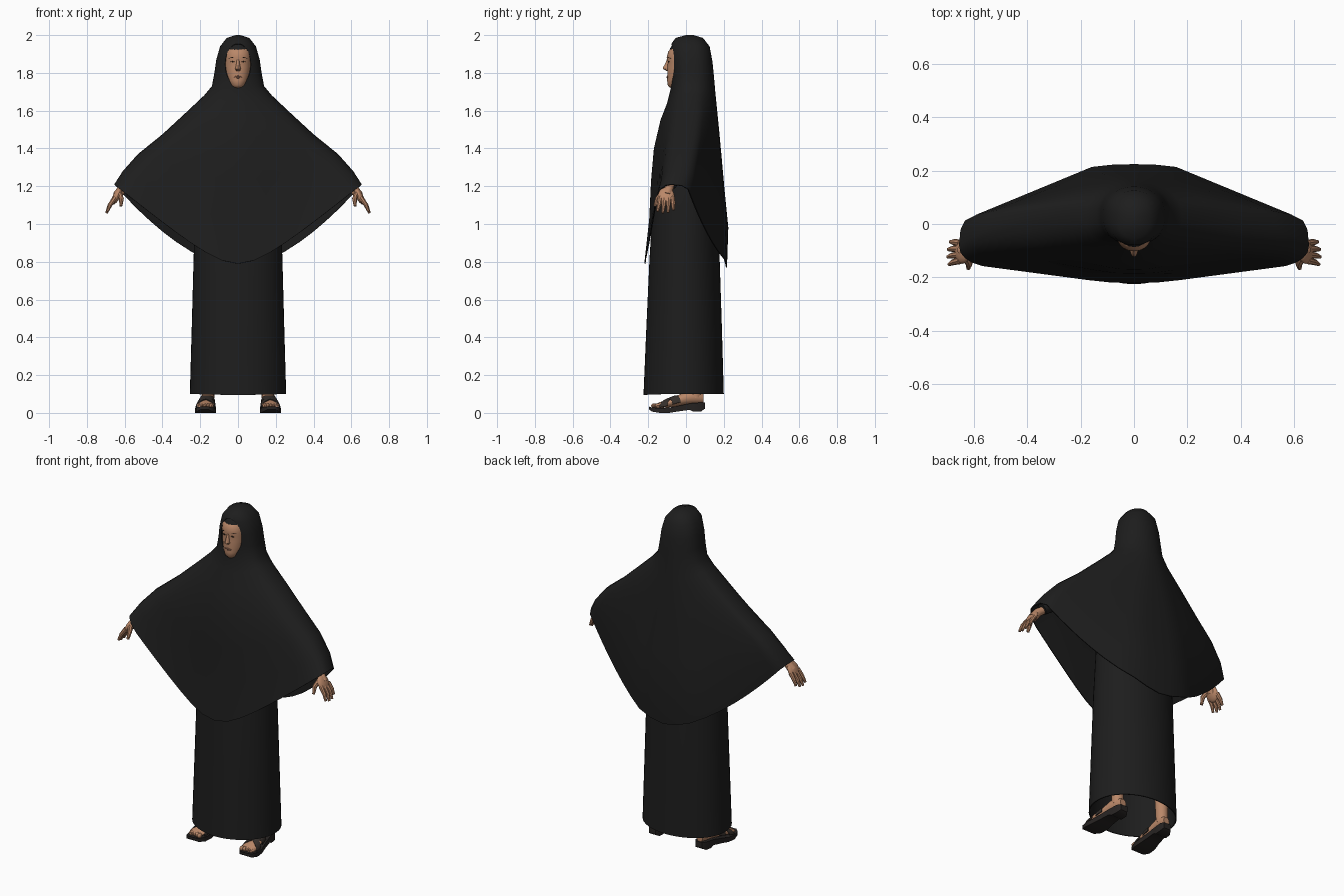
import bpy, bmesh, math
from mathutils import Matrix, Vector

cube = bpy.data.objects.get("Cube")
if cube:
    bpy.data.objects.remove(cube)


def material(name, r, g, b):
    m = bpy.data.materials.new(name)
    m.use_nodes = True
    m.diffuse_color = (r, g, b, 1)
    bsdf = m.node_tree.nodes["Principled BSDF"]
    bsdf.inputs["Base Color"].default_value = (r, g, b, 1)
    bsdf.inputs["Roughness"].default_value = 0.9
    return m


CLOTH = material("black cloth", .0125, .0125, .0125)
SKIN = material("skin", .49, .245, .14)
LIPS = material("lip brown", .36, .165, .1)
LEATHER = material("dark leather", .02, .017, .016)
STRAP = material("strap leather", .035, .028, .024)
HAIR = material("brow black", .03, .018, .012)


def finish(name, bm, mat):
    bmesh.ops.recalc_face_normals(bm, faces=bm.faces)
    me = bpy.data.meshes.new(name)
    bm.to_mesh(me)
    bm.free()
    me.materials.append(mat)
    ob = bpy.data.objects.new(name, me)
    bpy.context.collection.objects.link(ob)
    return ob


def loft(name, rings, mat, caps=(True, True), closed=True):
    """Skin a list of point rings."""
    bm = bmesh.new()
    rows = [[bm.verts.new(p) for p in ring] for ring in rings]
    n = len(rows[0])
    for a, b in zip(rows, rows[1:]):
        for i in range(n if closed else n - 1):
            j = (i + 1) % n
            bm.faces.new((a[i], a[j], b[j], b[i]))
    if caps[0]:
        bm.faces.new(rows[0])
    if caps[1]:
        bm.faces.new(rows[-1])
    return finish(name, bm, mat)


def body_ring(w, sz, sy, fy, fz, by, bz, bow=.8, flat=0, n=48):
    """Closed ring through side, front and back points; flat makes its sides straight."""
    ring = []
    for i in range(n):
        a = 2 * math.pi * i / n
        c, u, s = math.cos(a), abs(math.cos(a)), math.sin(a)
        if s < 0:
            ey, ez, straight = fy, fz, 1.09 - .62 * u
            sag = 1 - (math.hypot(u, .25) - .25) / (math.hypot(1, .25) - .25)
        else:
            ey, ez, straight = by, bz, 1.2 - .92 * u
            sag = 1 - u ** 1.7
        out = abs(s) ** bow
        out += (min(out, straight) - out) * flat
        ring.append((c * w, sy + (ey - sy) * out, sz + (ez - sz) * sag))
    return ring


def tube(name, pts, radii, mat, n=10):
    pts = [Vector(p) for p in pts]
    rings = []
    for i, p in enumerate(pts):
        d = pts[min(i + 1, len(pts) - 1)] - pts[max(i - 1, 0)]
        q = d.to_track_quat('Z', 'Y')
        rings.append([p + q @ Vector((math.cos(t), math.sin(t), 0)) * radii[i]
                      for t in (2 * math.pi * k / n for k in range(n))])
    return loft(name, rings, mat)


def ellipsoid(name, loc, size, mat, tilt=0, seg=20):
    bm = bmesh.new()
    m = Matrix.Translation(loc) @ Matrix.Rotation(tilt, 4, 'Y') @ Matrix.Diagonal((*size, 1))
    bmesh.ops.create_uvsphere(bm, u_segments=seg, v_segments=seg // 2, radius=1, matrix=m)
    return finish(name, bm, mat)


def apply_modifiers(ob):
    bpy.context.view_layer.objects.active = ob
    for m in list(ob.modifiers):
        bpy.ops.object.modifier_apply(modifier=m.name)


# Hooded cape: width, side z, side y, front y, front z, back y, back z
cape_levels = [
    (.012, 2.0, .02, .0, 2.0, .04, 2.0),
    (.06, 1.985, .02, -.055, 1.985, .09, 1.985),
    (.095, 1.94, .03, -.08, 1.95, .125, 1.94),
    (.115, 1.87, .03, -.08, 1.87, .14, 1.86),
    (.125, 1.80, .03, -.077, 1.79, .148, 1.78),
    (.138, 1.73, .03, -.08, 1.72, .155, 1.70),
    (.18, 1.68, .03, -.10, 1.64, .163, 1.62),
    (.27, 1.595, .03, -.135, 1.55, .175, 1.5),
    (.40, 1.475, .01, -.17, 1.40, .188, 1.36),
    (.53, 1.37, -.02, -.185, 1.23, .204, 1.18),
    (.61, 1.28, -.05, -.195, 1.02, .224, .98),
    (.655, 1.21, -.08, -.22, .79, .217, .77)]
cape = loft("hooded_cape", [body_ring(*l, flat=max(0, min(1, l[0] * 2 - .2))) for l in cape_levels],
            CLOTH, (True, False))
solid = cape.modifiers.new("thickness", 'SOLIDIFY')
solid.thickness = .006
solid.offset = -1

# Face opening cut into the hood
cutter = ellipsoid("face_opening_cutter", (0, -.13, 1.845), (.08, .13, .12), CLOTH, seg=32)
cutter.hide_render = True
cut = cape.modifiers.new("face opening", 'BOOLEAN')
cut.operation, cut.solver, cut.object = 'DIFFERENCE', 'EXACT', cutter
apply_modifiers(cape)
bpy.data.objects.remove(cutter)

# Long dress, open at the bottom
dress_levels = [
    (.255, .10, -.01, -.225, .095, .20, .10),
    (.245, .45, -.01, -.21, .45, .19, .45),
    (.235, .82, -.01, -.193, .82, .178, .82),
    (.225, 1.1, -.005, -.175, 1.1, .165, 1.1),
    (.20, 1.32, .01, -.145, 1.32, .15, 1.32),
    (.14, 1.52, .03, -.07, 1.52, .12, 1.52)]
dress = loft("long_dress", [body_ring(*l, bow=.95) for l in dress_levels], CLOTH, (False, True))
hem = dress.modifiers.new("thickness", 'SOLIDIFY')
hem.thickness = .006
hem.offset = -1
apply_modifiers(dress)

# Head: z, half width, front y
head_levels = [(1.64, .045, -.03), (1.715, .045, -.045), (1.722, .035, -.085), (1.735, .046, -.097),
               (1.76, .057, -.1), (1.79, .064, -.098), (1.83, .069, -.1), (1.858, .07, -.096),
               (1.88, .07, -.102), (1.912, .068, -.094), (1.931, .064, -.08), (1.945, .05, -.03)]
loft("head", [body_ring(w, z, -.015, fy, z, .08, z, n=32) for z, w, fy in head_levels], SKIN)
ellipsoid("under_cap", (0, .015, 1.89), (.088, .108, .1), CLOTH, seg=28)

# Nose: z, half width, tip y, rounded across
nose_levels = [(1.874, .007, -.101), (1.85, .009, -.109), (1.832, .013, -.12),
               (1.821, .016, -.123), (1.811, .012, -.104)]
loft("nose", [[(-w * math.cos(math.pi * k / 8), -.09 + (y + .09) * math.sin(math.pi * k / 8), z)
               for k in range(9)] for z, w, y in nose_levels], SKIN)
for name, z, r in (("upper_lip", 1.782, .0045), ("lower_lip", 1.775, .005)):
    tube(name, [(-.022, -.0945, 1.779), (0, -.098, z), (.022, -.0945, 1.779)], (.002, r, .002), LIPS)

# Foot cross-sections: y, half width, bottom z, top z
sole_stations = [(-.195, .022, .018, .033), (-.18, .042, .007, .028), (-.14, .055, 0, .026),
                 (-.09, .054, 0, .028), (-.04, .045, .008, .038), (.02, .038, .016, .05),
                 (.04, .037, .006, .052), (.08, .035, .008, .055), (.1, .022, .022, .056)]
foot_stations = [(-.165, .038, .024, .045), (-.14, .046, .026, .056), (-.10, .046, .028, .07),
                 (-.04, .038, .036, .095), (.02, .033, .045, .12), (.06, .032, .048, .12),
                 (.092, .02, .052, .1)]


def foot_size(y):
    for a, b in zip(foot_stations, foot_stations[1:]):
        if y <= b[0]:
            t = max(0, (y - a[0]) / (b[0] - a[0]))
            return [p + (q - p) * t for p, q in zip(a, b)][1:]
    return foot_stations[-1][1:]


for side, s in (("left", 1), ("right", -1)):
    # Eyes and brows
    ellipsoid(side + "_eye", (s * .028, -.0915, 1.859), (.011, .004, .0028), HAIR, seg=12)
    tube(side + "_brow", [(s * x, y, z) for x, y, z in
         ((.013, -.098, 1.876), (.03, -.0945, 1.882), (.05, -.081, 1.877))], (.0015, .0025, .001), HAIR, 6)

    # Sleeve, wrist and hand
    tube(side + "_sleeve", [(s * .14, .03, 1.54), (s * .4, -.03, 1.36), (s * .59, -.08, 1.21)],
         (.07, .055, .032), CLOTH, 16)
    tube(side + "_wrist", [(s * .55, -.075, 1.23), (s * .61, -.09, 1.19), (s * .64, -.1, 1.15)],
         (.022, .024, .026), SKIN, 12)
    ellipsoid(side + "_palm", (s * .643, -.105, 1.148), (.019, .044, .05), SKIN, -s * .45)
    for k, name in enumerate(("index", "middle", "ring", "little")):
        y = -.137 + k * .022
        reach = (.9, 1, .97, .8)[k]
        tube(f"{side}_{name}_finger",
             [(s * .65, y, 1.14), (s * (.65 + .03 * reach), y - .006 + k * .003, 1.14 - .042 * reach),
              (s * (.65 + .046 * reach), y - .014 + k * .006, 1.14 - .082 * reach)],
             (.0135, .0115, .007), SKIN, 8)
    tube(side + "_thumb", [(s * .63, -.125, 1.165), (s * .617, -.15, 1.135), (s * .62, -.165, 1.095)],
         (.015, .013, .008), SKIN, 8)

    # Foot, sandal and lower leg, slightly turned out
    def place(x, y, z):
        return (s * (.162 + x - y * .08), y, z)

    loft(side + "_sandal_sole",
         [[place(-w, y, a), place(w, y, a), place(w, y, b), place(-w, y, b)]
          for y, w, a, b in sole_stations], LEATHER)
    loft(side + "_foot",
         [[place(w * math.cos(t), y, (a + b) / 2 + (b - a) / 2 * math.sin(t))
           for t in (math.pi * k / 8 for k in range(16))]
          for y, w, a, b in foot_stations], SKIN)
    for k in range(5):
        ellipsoid(f"{side}_toe_{k + 1}", place(-.034 + k * .017, -.165 + k * .005, .038),
                  (.0115 - k * .001, .02, .013), SKIN, seg=10)
    tube(side + "_lower_leg", [place(0, .05, .08), place(0, .045, .2), place(0, .03, .5)],
         (.033, .036, .05), SKIN, 14)

    # Crossed straps over the instep
    for name, slant in (("inner", .035), ("outer", -.035)):
        strips = []
        for edge in (-.5, .5):
            row = []
            for k in range(13):
                t = math.pi * k / 12
                y = -.085 + slant * math.cos(t) + edge * .042
                w, a, b = foot_size(y)
                row.append(place((w + .006) * math.cos(t), y,
                                 (a + b) / 2 - .012 + ((b - a) / 2 + .018) * math.sin(t)))
            strips.append(row)
        strap = loft(f"{side}_{name}_strap", strips, STRAP, (False, False), False)
        strap.modifiers.new("thickness", 'SOLIDIFY').thickness = .005
        apply_modifiers(strap)

# Smooth shading with sharp edges kept
bpy.ops.object.select_all(action='DESELECT')
for ob in bpy.context.collection.objects:
    if ob.type == 'MESH':
        ob.select_set(True)
        bpy.context.view_layer.objects.active = ob
bpy.ops.object.shade_smooth_by_angle(angle=math.radians(40))
